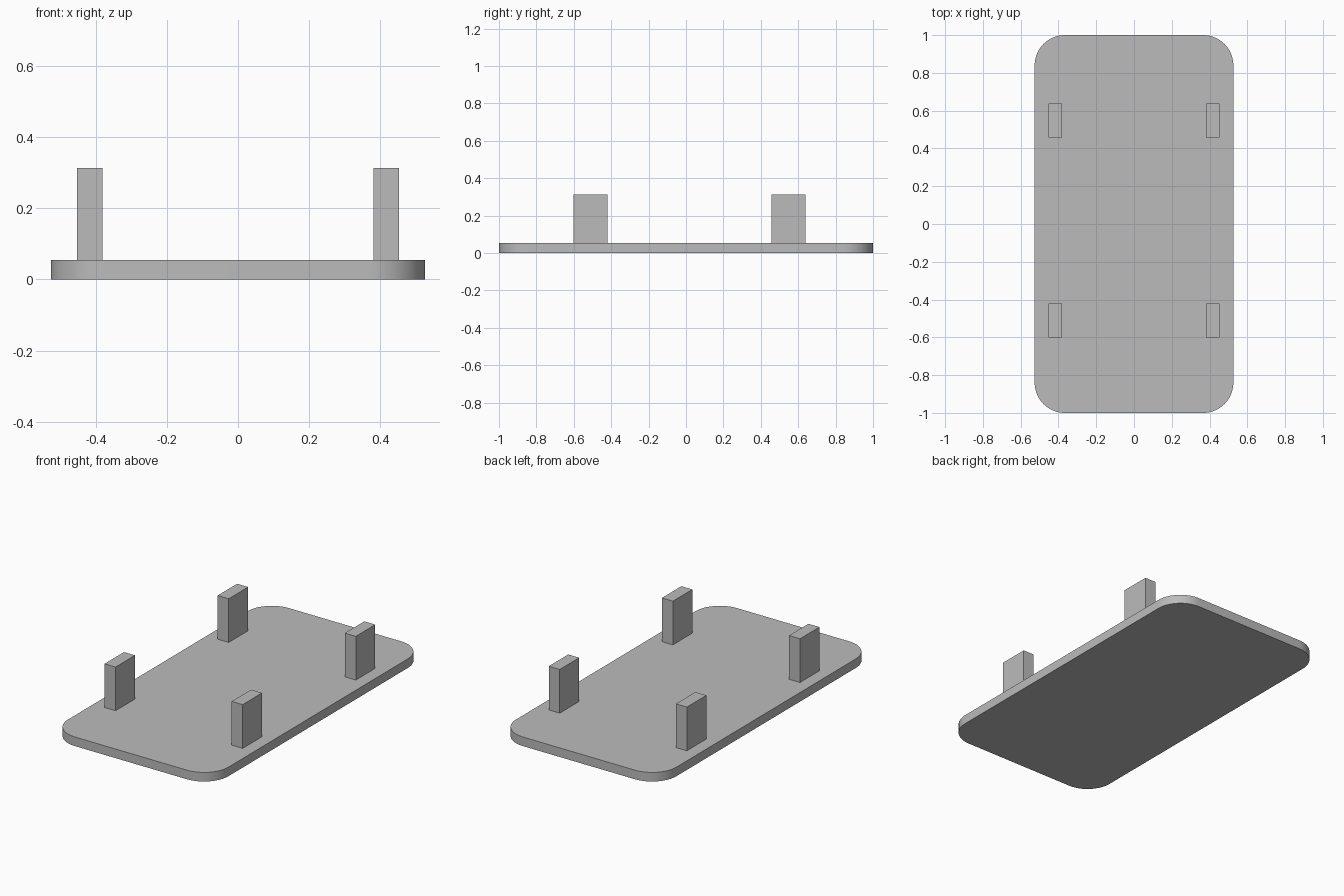
import bpy
import bmesh
from math import radians

cube = bpy.data.objects.get("Cube")
if cube:
    bpy.data.objects.remove(cube, do_unlink=True)

# Single matte grey
GREY = (0.5, 0.5, 0.5, 1.0)
grey = bpy.data.materials.new("plain_grey")
grey.use_nodes = True
grey.diffuse_color = GREY
grey.node_tree.nodes["Principled BSDF"].inputs["Base Color"].default_value = GREY

PLATE_TOP = 0.054
POST_TOP = 0.313


def box(name, low, high, corner_radius=0.0):
    """Box between two corners, optionally with rounded upright edges."""
    bm = bmesh.new()
    bmesh.ops.create_cube(bm, size=1)
    for v in bm.verts:
        v.co = [(a + b) / 2 + c * (b - a) for a, b, c in zip(low, high, v.co)]
    if corner_radius:
        upright = [e for e in bm.edges
                   if abs(e.verts[0].co.z - e.verts[1].co.z) > 0.01]
        bmesh.ops.bevel(bm, geom=upright, offset=corner_radius, segments=16,
                        profile=0.5, affect='EDGES')
    mesh = bpy.data.meshes.new(name)
    bm.to_mesh(mesh)
    bm.free()
    mesh.materials.append(grey)
    obj = bpy.data.objects.new(name, mesh)
    bpy.context.collection.objects.link(obj)
    return obj


# Base plate with rounded corners
plate = box("base_plate", (-0.526, -1, 0), (0.526, 1, PLATE_TOP), 0.16)
bpy.ops.object.select_all(action='DESELECT')
plate.select_set(True)
bpy.context.view_layer.objects.active = plate
bpy.ops.object.shade_smooth_by_angle(angle=radians(30))

# Four upright posts, slightly closer to the front at the front end
for end, y0, y1 in (("front", -0.602, -0.42), ("back", 0.457, 0.639)):
    for side, x0, x1 in (("right", -0.453, -0.381), ("left", 0.38, 0.452)):
        box(f"{end}_{side}_post", (x0, y0, PLATE_TOP), (x1, y1, POST_TOP))
